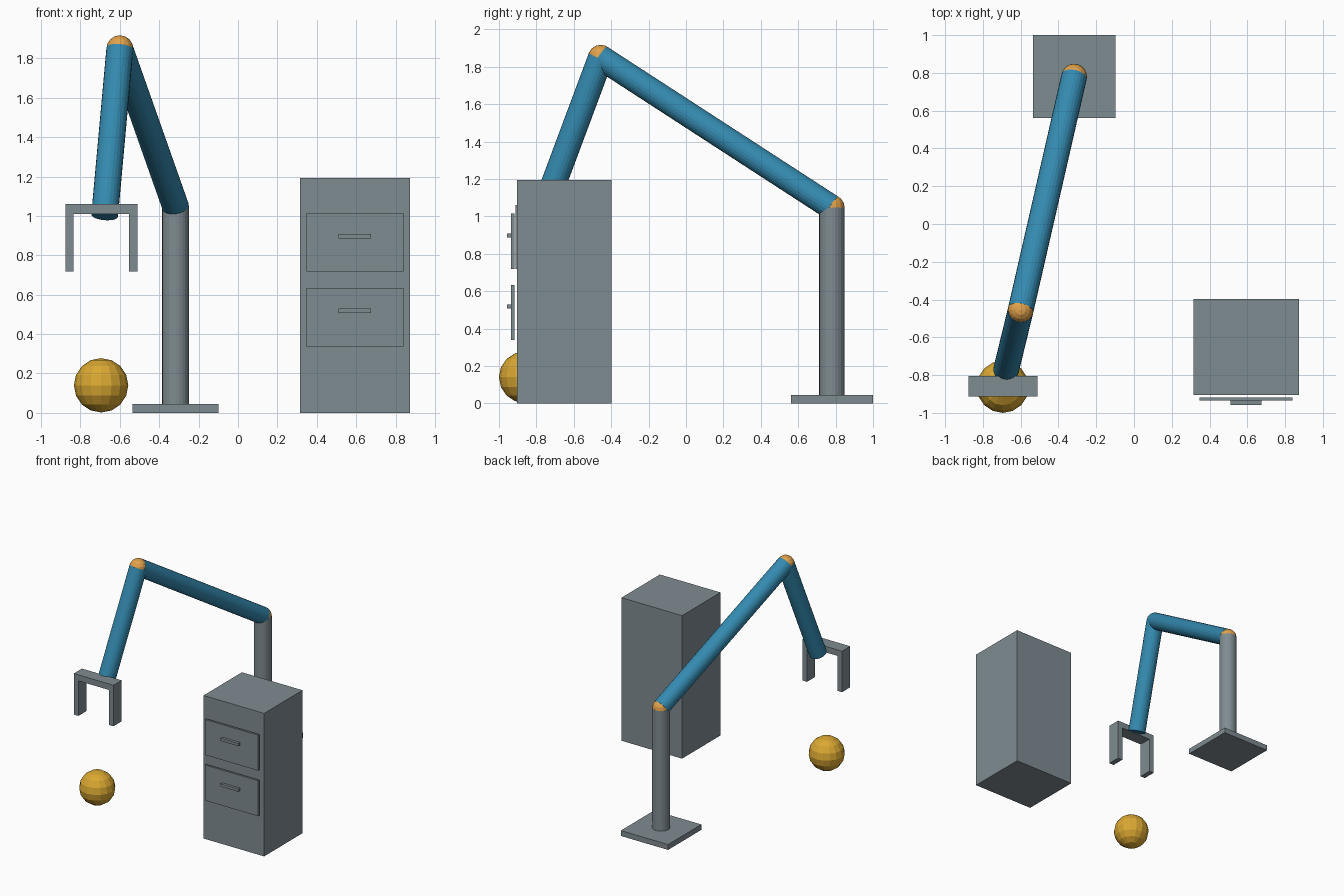
import bpy
from mathutils import Vector

if "Cube" in bpy.data.objects:
    bpy.data.objects.remove(bpy.data.objects["Cube"])


def material(name, rgb):
    lin = [(c / 255 / 12.92) if c < 10 else ((c / 255 + 0.055) / 1.055) ** 2.4 for c in rgb]
    m = bpy.data.materials.new(name)
    m.diffuse_color = (*lin, 1)
    m.use_nodes = True
    m.node_tree.nodes["Principled BSDF"].inputs["Base Color"].default_value = m.diffuse_color
    return m


GREY = material("steel_grey", (127, 140, 145))
BLUE = material("arm_blue", (52, 138, 176))
ORANGE = material("joint_orange", (226, 162, 75))
GOLD = material("ball_gold", (218, 168, 50))


def finish(name, mat):
    ob = bpy.context.object
    ob.name = name
    ob.data.materials.append(mat)
    return ob


def box(name, x, y, z, mat=GREY):
    """Box from (min, max) ranges."""
    bpy.ops.mesh.primitive_cube_add(size=1, location=[(a + b) / 2 for a, b in (x, y, z)])
    ob = finish(name, mat)
    ob.scale = [b - a for a, b in (x, y, z)]
    bpy.ops.object.transform_apply(location=False, rotation=False, scale=True)


def rod(name, a, b, r, mat):
    """Cylinder between two points."""
    a, b = Vector(a), Vector(b)
    bpy.ops.mesh.primitive_cylinder_add(vertices=24, radius=r, depth=(b - a).length,
                                        location=(a + b) / 2)
    ob = finish(name, mat)
    ob.rotation_euler = (b - a).to_track_quat('Z', 'Y').to_euler()


def ball(name, c, r, mat, seg=16, rings=8):
    bpy.ops.mesh.primitive_uv_sphere_add(segments=seg, ring_count=rings, radius=r, location=c)
    finish(name, mat)


# Robot arm: base, column, two links and joints
R = 0.068
SHOULDER = (-0.317, 0.78, 1.047)
ELBOW = (-0.60, -0.456, 1.849)
WRIST = (-0.677, -0.772, 1.002)
box("base_plate", (-0.535, -0.099), (0.562, 1.0), (0, 0.045))
rod("column", (-0.317, 0.78, 0.04), SHOULDER, R, GREY)
rod("upper_arm", SHOULDER, ELBOW, R, BLUE)
rod("forearm", ELBOW, WRIST, R, BLUE)
ball("shoulder_joint", SHOULDER, R, ORANGE)
ball("elbow_joint", ELBOW, R, ORANGE)

# Gripper: crossbar and two fingers
GY = (-0.912, -0.804)
box("gripper_bar", (-0.877, -0.511), GY, (1.01, 1.06))
for side, x in (("left", -0.877), ("right", -0.554)):
    box(side + "_finger", (x, x + 0.043), GY, (0.718, 1.012))

# Ball under the gripper
ball("ball", (-0.695, -0.862, 0.14), 0.138, GOLD)

# Cabinet with two drawers and handles
box("cabinet", (0.315, 0.874), (-0.904, -0.398), (0, 1.193))
for side, z in (("upper", 0.718), ("lower", 0.338)):
    box(side + "_drawer", (0.348, 0.84), (-0.935, -0.918), (z, z + 0.296))
    box(side + "_handle", (0.51, 0.674), (-0.957, -0.934), (z + 0.168, z + 0.191))
